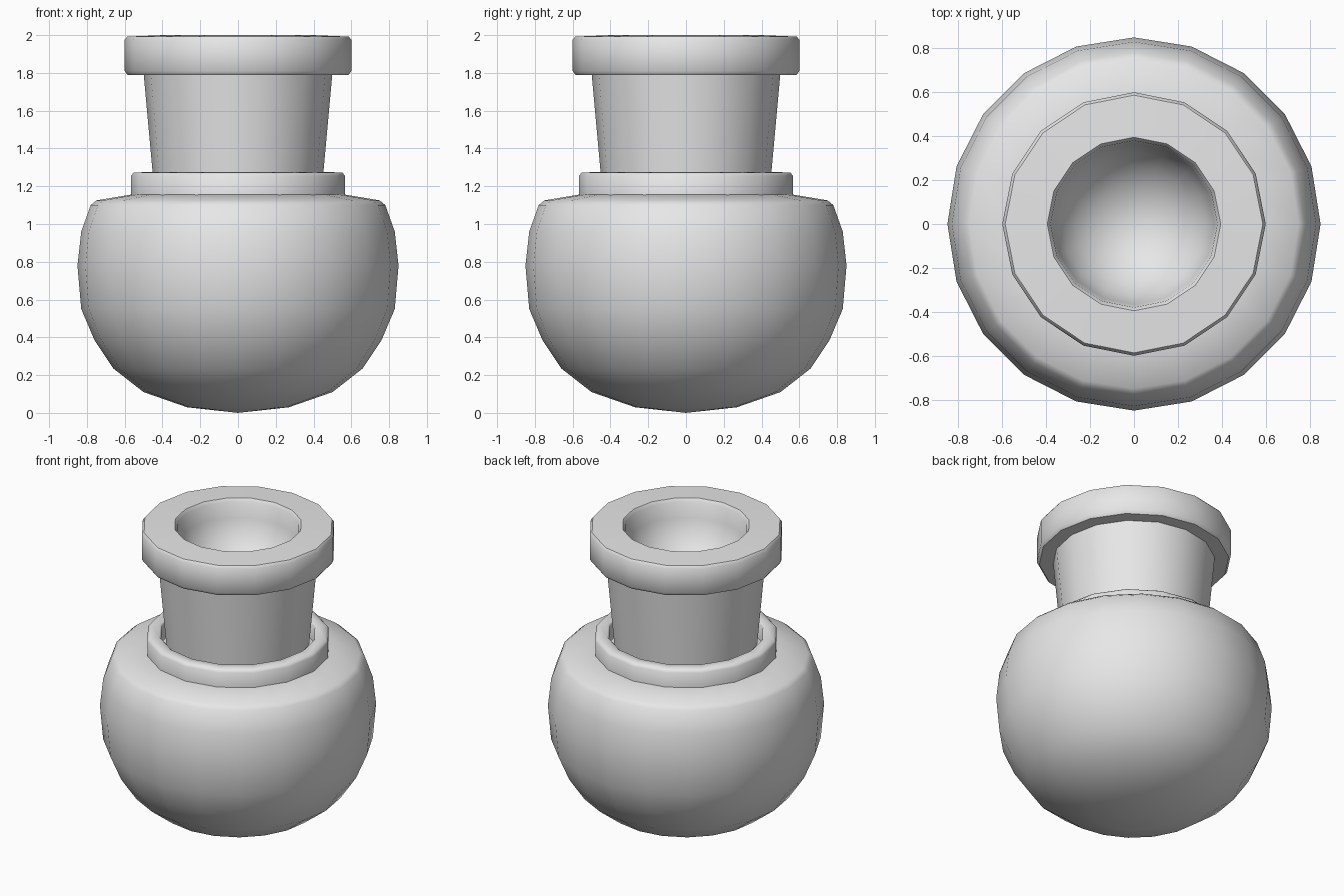
import bpy
import bmesh
import math

cube = bpy.data.objects.get("Cube")
if cube:
    bpy.data.objects.remove(cube, do_unlink=True)

# Single plain grey finish
GREY = (0.8, 0.8, 0.8, 1.0)
grey = bpy.data.materials.new("light_grey")
grey.use_nodes = True
grey.diffuse_color = GREY
grey.node_tree.nodes["Principled BSDF"].inputs["Base Color"].default_value = GREY


def lathe(name, profile, sides, closed=False):
    """Revolve (radius, height) points about the z axis."""
    bm = bmesh.new()
    verts = [bm.verts.new((r, 0, z)) for r, z in profile]
    edges = [bm.edges.new(pair) for pair in zip(verts, verts[1:])]
    if closed:
        edges.append(bm.edges.new((verts[-1], verts[0])))
    bmesh.ops.spin(bm, geom=verts + edges, cent=(0, 0, 0), axis=(0, 0, 1),
                   angle=math.tau, steps=sides)
    bmesh.ops.remove_doubles(bm, verts=bm.verts[:], dist=0.0005)
    bmesh.ops.recalc_face_normals(bm, faces=bm.faces[:])
    mesh = bpy.data.meshes.new(name)
    bm.to_mesh(mesh)
    bm.free()
    mesh.materials.append(grey)
    obj = bpy.data.objects.new(name, mesh)
    bpy.context.collection.objects.link(obj)
    bpy.ops.object.select_all(action='DESELECT')
    obj.select_set(True)
    bpy.context.view_layer.objects.active = obj
    bpy.ops.object.shade_smooth_by_angle(angle=math.radians(50))
    return obj


# Round body with a softened shoulder
lathe("body", [(0, 0), (0.27, 0.03), (0.5, 0.11), (0.66, 0.235), (0.76, 0.385),
               (0.83, 0.55), (0.85, 0.78), (0.83, 0.96), (0.78, 1.1),
               (0.75, 1.125), (0.57, 1.155), (0, 1.16)], 20)

# Collar around the foot of the neck
lathe("collar", [(0.48, 1.14), (0.567, 1.14), (0.567, 1.255), (0.552, 1.272),
                 (0.49, 1.275), (0.48, 1.265)], 16, closed=True)

# Flared neck, hollowed at the top to receive the bowl
lathe("neck", [(0, 1.14), (0.44, 1.14), (0.5, 1.8), (0.47, 1.8),
               (0.42, 1.45), (0, 1.45)], 16)

# Thick rim with a rounded hollow in the mouth
bowl = [(0.38 * math.cos(a), 1.98 - 0.4 * math.sin(a))
        for a in (math.radians(15 * i) for i in range(7))]
lathe("rim", [(0, 1.5), (0.4, 1.55), (0.46, 1.79), (0.585, 1.79), (0.6, 1.81),
              (0.6, 1.975), (0.587, 1.992), (0.395, 2.0)] + bowl, 16)
